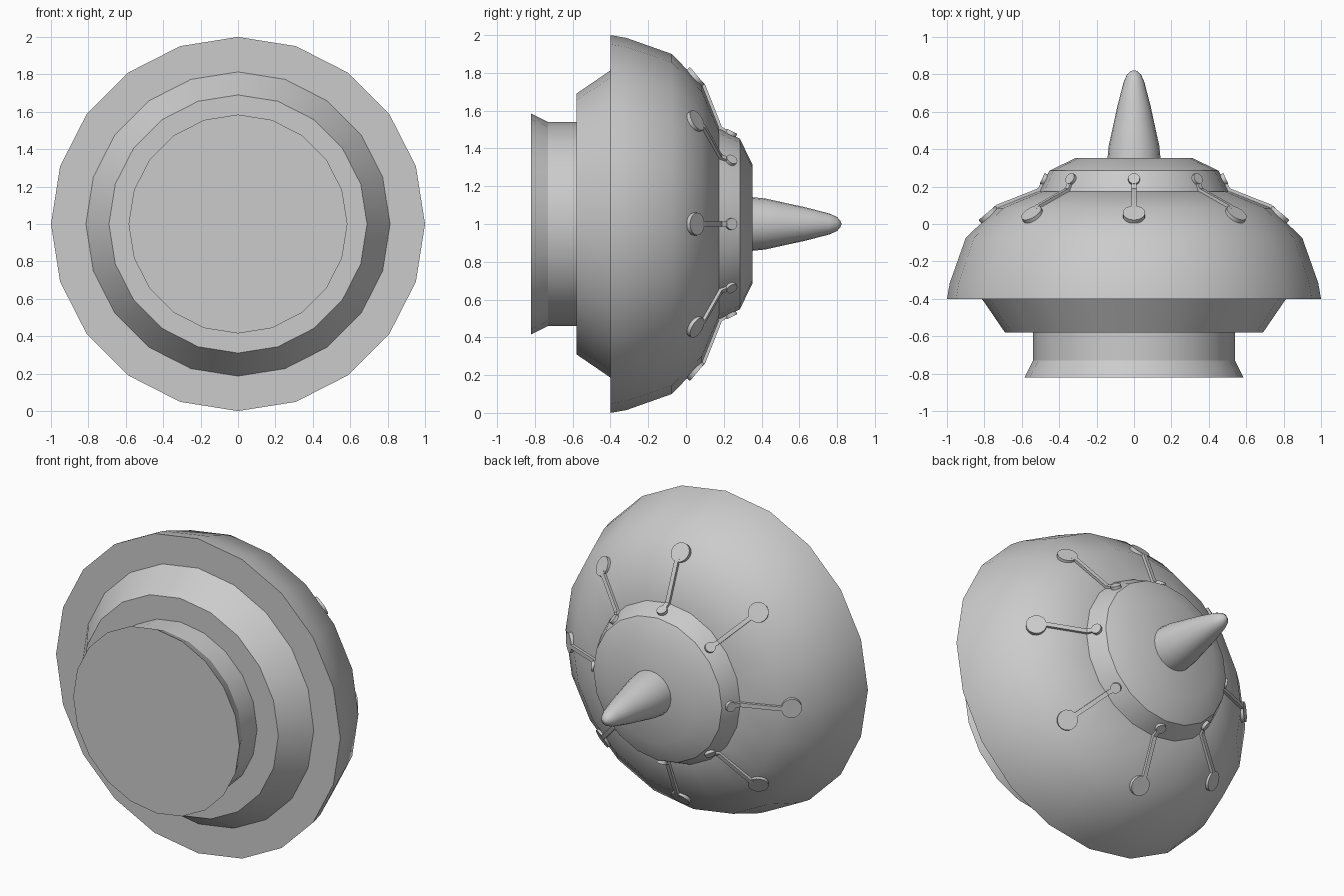
import bpy, bmesh, math
from mathutils import Vector

if "Cube" in bpy.data.objects:
    bpy.data.objects.remove(bpy.data.objects["Cube"])

SIDES = 20
CENTRE_Z = 1.0


def finish(name, bm, angle):
    bmesh.ops.recalc_face_normals(bm, faces=bm.faces)
    mesh = bpy.data.meshes.new(name)
    bm.to_mesh(mesh)
    bm.free()
    obj = bpy.data.objects.new(name, mesh)
    bpy.context.collection.objects.link(obj)
    bpy.ops.object.select_all(action='DESELECT')
    obj.select_set(True)
    bpy.context.view_layer.objects.active = obj
    bpy.ops.object.shade_smooth_by_angle(angle=math.radians(angle))
    return obj


def polar(y, r, a):
    return Vector((r * math.sin(a), y, CENTRE_Z + r * math.cos(a)))


def revolve(name, profile, angle=35):
    """Turn a (y, radius) profile around the y axis and cap both ends."""
    bm = bmesh.new()
    rings = [[bm.verts.new(polar(y, r, 2 * math.pi * i / SIDES)) for i in range(SIDES)]
             for y, r in profile]
    for a, b in zip(rings, rings[1:]):
        for i in range(SIDES):
            j = (i + 1) % SIDES
            bm.faces.new((a[i], a[j], b[j], b[i]))
    bm.faces.new(rings[0])
    bm.faces.new(rings[-1])
    return finish(name, bm, angle)


def prism(bm, outline, offset):
    """Extrude a closed outline along an offset."""
    low = [bm.verts.new(p - offset) for p in outline]
    high = [bm.verts.new(p + offset) for p in outline]
    n = len(outline)
    bm.faces.new(low)
    bm.faces.new(high)
    for i in range(n):
        j = (i + 1) % n
        bm.faces.new((low[i], low[j], high[j], high[i]))


def disc(bm, y, r, tangent, a, radius, half):
    """Flat round pad lying on the surface; tangent is (dy, dr)."""
    t = Vector(tangent).normalized()
    across = Vector((math.cos(a), 0, -math.sin(a)))
    radial = Vector((math.sin(a), 0, math.cos(a)))
    along = Vector((0, t[0], 0)) + radial * t[1]
    normal = across.cross(along).normalized()
    c = polar(y, r, a)
    outline = [c + radius * (across * math.cos(k * math.pi / 8) + along * math.sin(k * math.pi / 8))
               for k in range(16)]
    prism(bm, outline, normal * half)


# Main turned parts
revolve("base_plug", [(-0.82, 0.585), (-0.73, 0.54), (-0.57, 0.54)], 25)
revolve("lower_ring", [(-0.58, 0.69), (-0.39, 0.82)])
revolve("dome", [(-0.40, 1.0), (-0.315, 0.985), (-0.075, 0.90), (0.085, 0.735), (0.175, 0.51)])
revolve("collar", [(0.16, 0.51), (0.18, 0.503), (0.285, 0.452), (0.353, 0.312)], 30)
revolve("spike", [(0.34, 0.143), (0.42, 0.135), (0.50, 0.117), (0.63, 0.089), (0.76, 0.055),
                  (0.80, 0.037), (0.817, 0.018), (0.822, 0.004)], 50)

# Eight stalks, each a large pad, a bent strip and a small pad
for n in range(8):
    a = n * math.pi / 4
    fit = 0.99 if n % 2 else 1.0
    bm = bmesh.new()
    disc(bm, 0.049, 0.776 * fit, (0.075, -0.09), a, 0.06, 0.014)
    disc(bm, 0.238, 0.478 * fit, (0.105, -0.05), a, 0.031, 0.014)
    strip = [(0.045, 0.755), (0.075, 0.725), (0.165, 0.50), (0.238, 0.458),
             (0.246, 0.483), (0.190, 0.514), (0.102, 0.737), (0.060, 0.782)]
    across = Vector((math.cos(a), 0, -math.sin(a)))
    prism(bm, [polar(y, r * fit, a) for y, r in strip], across * 0.013)
    finish(f"stalk_{n + 1}", bm, 30)
